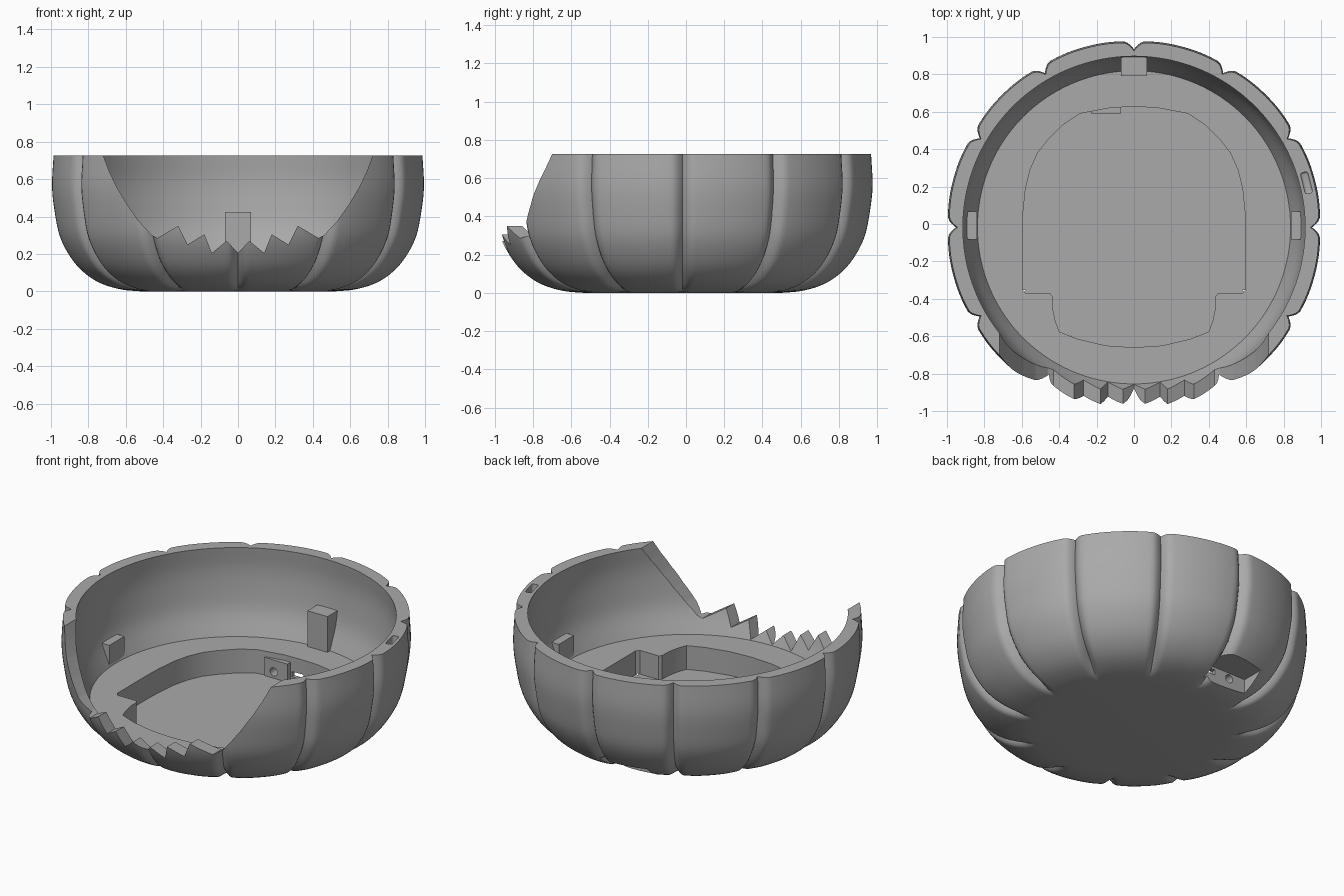
import bpy, bmesh, math
from mathutils import Matrix, Vector

if "Cube" in bpy.data.objects:
    bpy.data.objects.remove(bpy.data.objects["Cube"], do_unlink=True)

CENTRE_Y = -0.018
LOBES, STEPS = 12, 24
FLOOR, POCKET_FLOOR = 0.2, 0.05

grey = bpy.data.materials.new("plain grey")
grey.use_nodes = True
COLOUR = (0.4, 0.4, 0.4, 1)
grey.diffuse_color = COLOUR
grey.node_tree.nodes["Principled BSDF"].inputs["Base Color"].default_value = COLOUR


def make(name, bm):
    bmesh.ops.recalc_face_normals(bm, faces=bm.faces)
    mesh = bpy.data.meshes.new(name)
    bm.to_mesh(mesh)
    bm.free()
    mesh.materials.append(grey)
    obj = bpy.data.objects.new(name, mesh)
    bpy.context.collection.objects.link(obj)
    return obj


def box(name, lo, hi, matrix=Matrix()):
    bm = bmesh.new()
    bmesh.ops.create_cube(bm, size=1)
    lo, hi = Vector(lo), Vector(hi)
    for v in bm.verts:
        v.co = matrix @ Vector([(a + b) / 2 + c * (b - a) for a, b, c in zip(lo, hi, v.co)])
    return make(name, bm)


def prism(name, outline, move):
    """Extrude a closed outline along a vector."""
    bm = bmesh.new()
    face = bm.faces.new([bm.verts.new(p) for p in outline])
    new = bmesh.ops.extrude_face_region(bm, geom=[face])["geom"]
    bmesh.ops.translate(bm, vec=move, verts=[g for g in new if isinstance(g, bmesh.types.BMVert)])
    return make(name, bm)


def combine(target, tool, operation):
    mod = target.modifiers.new(tool.name, "BOOLEAN")
    mod.operation, mod.solver, mod.object = operation, "EXACT", tool
    bpy.context.view_layer.objects.active = target
    bpy.ops.object.modifier_apply(modifier=mod.name)
    bpy.data.objects.remove(tool, do_unlink=True)


def smooth_curve(points, cuts=4):
    """Catmull-Rom resampling of a short 2D profile."""
    pts = [Vector(p) for p in points]
    pts = [2 * pts[0] - pts[1]] + pts + [2 * pts[-1] - pts[-2]]
    out = []
    for a, b, c, d in zip(pts, pts[1:], pts[2:], pts[3:]):
        for i in range(cuts):
            t = i / cuts
            out.append(0.5 * (2 * b + (c - a) * t + (2 * a - 5 * b + 4 * c - d) * t * t
                              + (3 * b - a - 3 * c + d) * t ** 3))
    return out + [pts[-2]]


# Ribbed bowl: grooved outer skin and plain round cavity
outer = smooth_curve([(0.52, 0), (0.63, 0.01), (0.74, 0.042), (0.83, 0.1), (0.9, 0.18),
                      (0.957, 0.29), (0.985, 0.42), (1, 0.56), (0.992, 0.725)])
inner = smooth_curve([(0.915, 0.725), (0.925, 0.6), (0.918, 0.48), (0.895, 0.34), (0.837, FLOOR)])

# Angles bunched around each groove
angles = []
for k in range(LOBES):
    for i in range(STEPS):
        u = 2 * i / STEPS - 1
        angles.append((k + 0.5 + 0.5 * math.copysign(1 - (1 - abs(u)) ** 1.8, u)) * math.tau / LOBES)


def groove(angle, r):
    pitch = math.tau / LOBES
    d = abs((angle + pitch / 2) % pitch - pitch / 2)
    shape = max(0, 1 - d / 0.055) ** 1.7 * 0.04 + 0.008 * max(0, 1 - d / 0.2) ** 2
    fade = min(1, max(0, (r - 0.56) / 0.2))
    return shape * fade * fade * (3 - 2 * fade)


bm = bmesh.new()
rings = []
for j, p in enumerate(outer):
    tangent = outer[min(j + 1, len(outer) - 1)] - outer[max(j - 1, 0)]
    normal = Vector((tangent.y, -tangent.x)).normalized()
    if j == len(outer) - 1:
        normal = Vector((1, 0))
    ring = []
    for a in angles:
        q = p - normal * groove(a, p.x)
        ring.append(bm.verts.new((q.x * math.cos(a), q.x * math.sin(a) + CENTRE_Y, max(0, q.y))))
    rings.append(ring)
for p in inner:
    rings.append([bm.verts.new((p.x * math.cos(a), p.x * math.sin(a) + CENTRE_Y, p.y)) for a in angles])
n = len(angles)
for low, high in zip(rings, rings[1:]):
    for i in range(n):
        bm.faces.new((low[i], low[(i + 1) % n], high[(i + 1) % n], high[i]))
bm.faces.new(rings[0])
bm.faces.new(rings[-1])
bowl = make("ribbed_bowl", bm)

# Open mouth with a jagged lower lip
half = [(0.06, 0.27), (0.14, 0.205), (0.18, 0.305), (0.27, 0.25), (0.32, 0.35), (0.43, 0.285),
        (0.46, 0.3), (0.53, 0.375), (0.59, 0.46), (0.65, 0.56), (0.69, 0.645), (0.72, 0.725), (0.75, 0.85)]
mouth = [(-x, z) for x, z in reversed(half)] + [(0, 0.205)] + half
combine(bowl, prism("mouth_cutter", [(x, -1.2, z) for x, z in mouth], (0, 1, 0)), "DIFFERENCE")

# Fitted pocket in the floor
half = [(0.12, 0.622), (0.29, 0.59), (0.38, 0.53), (0.46, 0.45), (0.515, 0.38), (0.555, 0.29), (0.58, 0.19),
        (0.593, 0.06), (0.597, -0.05), (0.597, -0.35), (0.58, -0.37), (0.45, -0.37), (0.437, -0.385),
        (0.435, -0.45), (0.42, -0.52), (0.4, -0.575), (0.3, -0.615), (0.15, -0.65)]
pocket = [(0, 0.627)] + half + [(0, -0.66)] + [(-x, y) for x, y in reversed(half)]
combine(bowl, prism("pocket_cutter", [(x, y, POCKET_FLOOR) for x, y in pocket], (0, 0, 0.3)), "DIFFERENCE")

# Connector bay at the back, with plate, round socket and slot
combine(bowl, box("bay_cutter", (-0.28, 0.65, -0.1), (0.03, 1.1, 0.125)), "DIFFERENCE")
combine(bowl, box("socket_plate", (-0.23, 0.592, 0.04), (-0.07, 0.64, 0.165)), "UNION")
bm = bmesh.new()
bmesh.ops.create_cone(bm, cap_ends=True, segments=24, radius1=0.026, radius2=0.026, depth=0.3,
                      matrix=Matrix.Translation((-0.165, 0.62, 0.09)) @ Matrix.Rotation(math.pi / 2, 4, "X"))
combine(bowl, make("socket_cutter", bm), "DIFFERENCE")
combine(bowl, box("slot_cutter", (-0.06, 0.5, 0.075), (0.02, 0.75, 0.108)), "DIFFERENCE")

# Small slot in the rim
turn = Matrix.Translation((0.922, 0.22, 0.66)) @ Matrix.Rotation(math.radians(14), 4, "Z")
slot = box("rim_slot_cutter", (-0.02, -0.058, 0), (0.02, 0.058, 0.2), turn)
bevel = slot.modifiers.new("round", "BEVEL")
bevel.width, bevel.segments = 0.012, 3
combine(bowl, slot, "DIFFERENCE")

bpy.ops.object.select_all(action="DESELECT")
bowl.select_set(True)
bpy.context.view_layer.objects.active = bowl
bpy.ops.object.shade_smooth_by_angle(angle=math.radians(30))


# Support blocks standing against the inner wall
def support(name, angle, near, far_top, far_low, width, top):
    w = width / 2
    side = [(near, -w, FLOOR - 0.01), (far_low, -w, FLOOR - 0.01), (far_top, -w, top), (near, -w, top)]
    block = prism(name, side, (0, width, 0))
    block.data.transform(Matrix.Translation((0, CENTRE_Y + 0.01, 0)) @ Matrix.Rotation(angle, 4, "Z"))


support("back_support", math.pi / 2, 0.8, 0.92, 0.845, 0.14, 0.425)
support("left_support", 0, 0.84, 0.905, 0.85, 0.15, 0.335)
support("right_support", math.pi, 0.84, 0.905, 0.85, 0.15, 0.335)
